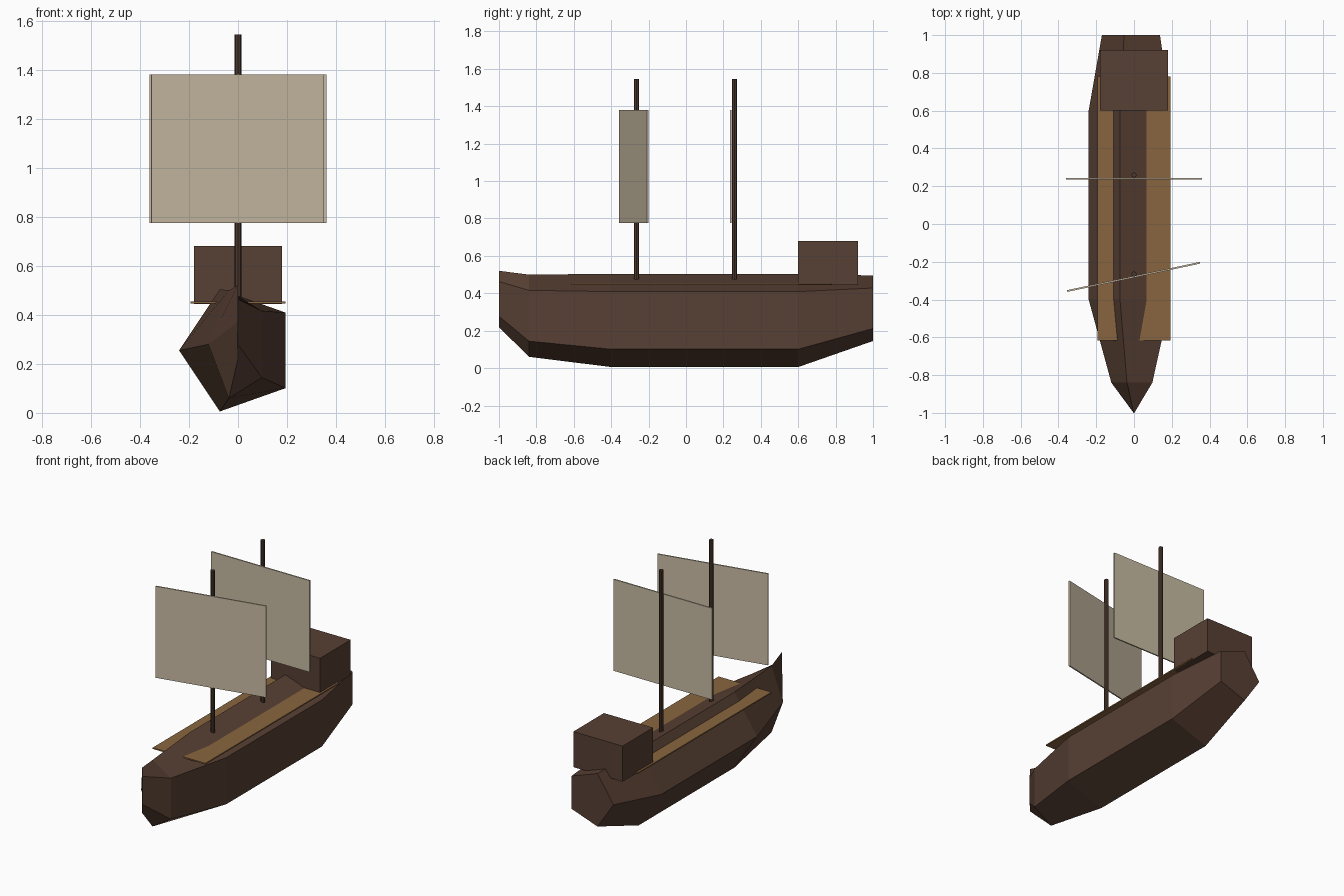
import bpy, bmesh
from math import sin, cos, pi, radians
from mathutils import Matrix

cube = bpy.data.objects.get("Cube")
if cube:
    bpy.data.objects.remove(cube, do_unlink=True)


def material(name, rgb):
    m = bpy.data.materials.new(name)
    m.use_nodes = True
    colour = (*rgb, 1)
    m.diffuse_color = colour
    bsdf = next(n for n in m.node_tree.nodes if n.type == 'BSDF_PRINCIPLED')
    bsdf.inputs["Base Color"].default_value = colour
    return m


hull_wood = material("dark hull wood", (0.095, 0.05, 0.033))
mast_wood = material("dark mast wood", (0.07, 0.038, 0.025))
deck_wood = material("light deck wood", (0.25, 0.13, 0.05))
canvas = material("sail canvas", (0.58, 0.50, 0.37))


def finish(name, bm, mat):
    bmesh.ops.recalc_face_normals(bm, faces=bm.faces)
    mesh = bpy.data.meshes.new(name)
    bm.to_mesh(mesh)
    bm.free()
    mesh.materials.append(mat)
    obj = bpy.data.objects.new(name, mesh)
    bpy.context.collection.objects.link(obj)
    return obj


def box(name, centre, size, mat, turn=0):
    bm = bmesh.new()
    bmesh.ops.create_cube(bm, size=1, matrix=Matrix.Diagonal((*size, 1)))
    obj = finish(name, bm, mat)
    obj.location = centre
    obj.rotation_euler.z = radians(turn)
    return obj


def mast(name, y):
    bm = bmesh.new()
    bmesh.ops.create_cone(bm, cap_ends=True, segments=8, radius1=0.014,
                          radius2=0.014, depth=1.075)
    finish(name, bm, mast_wood).location = (0, y, 1.007)


# Hull: five-sided sections (y, centre height, half width, half height) from bow to stern
sections = [(-1, 0.37, 0.002, 0.158), (-0.84, 0.28, 0.12, 0.231),
            (-0.4, 0.255, 0.24, 0.262), (0.6, 0.255, 0.24, 0.262),
            (1, 0.32, 0.17, 0.184)]
SIDES = 5
angles = [pi / SIDES * (2 * k + 1) for k in range(SIDES)]
bm = bmesh.new()
rings = [[bm.verts.new((w * cos(a), y, z + h * sin(a))) for a in angles]
         for y, z, w, h in sections]
for a, b in zip(rings, rings[1:]):
    for k in range(SIDES):
        n = (k + 1) % SIDES
        bm.faces.new((a[k], a[n], b[n], b[k]))
bm.faces.new(rings[0])
bm.faces.new(rings[-1])
finish("hull", bm, hull_wood)

# Deck plate and stern cabin
box("deck", (0, 0.082, 0.45), (0.386, 1.396, 0.008), deck_wood)
box("cabin", (0, 0.76, 0.5625), (0.36, 0.32, 0.235), hull_wood)

# Masts and sails
mast("front_mast", -0.265)
mast("rear_mast", 0.259)
box("front_sail", (-0.002, -0.28, 1.078), (0.72, 0.009, 0.605), canvas, turn=12)
box("rear_sail", (0, 0.239, 1.078), (0.72, 0.009, 0.605), canvas)
